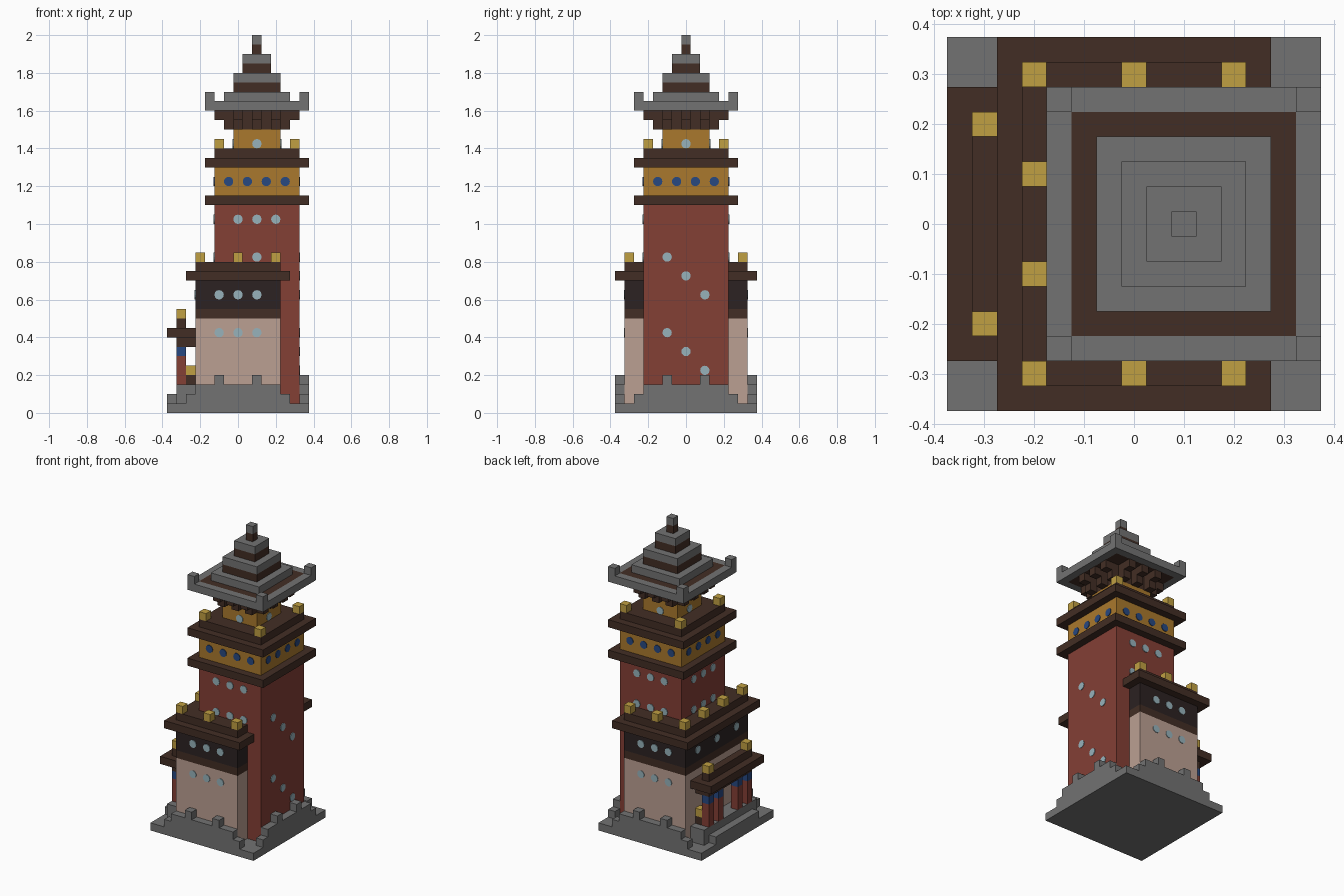
import bpy, bmesh
from mathutils import Matrix, Vector

old = bpy.data.objects.get("Cube")
if old:
    bpy.data.objects.remove(old)


def material(name, rgb):
    m = bpy.data.materials.new(name)
    m.use_nodes = True
    m.diffuse_color = (*rgb, 1)
    m.node_tree.nodes["Principled BSDF"].inputs["Base Color"].default_value = (*rgb, 1)
    return m


STONE = material("grey stone", (.17, .17, .17))
WOOD = material("brown wood", (.055, .027, .018))
GOLD = material("gold", (.53, .35, .055))
RED = material("red plaster", (.23, .05, .036))
OCHRE = material("ochre plaster", (.4, .19, .026))
BEIGE = material("beige plaster", (.5, .35, .29))
DARK = material("dark frieze", (.025, .016, .016))
BLUE = material("blue paint", (.02, .065, .22))
PALE = material("pale window", (.31, .45, .5))

U = .05    # block size
TX = .1    # tower centre in x


def finish(name, bm, mat):
    me = bpy.data.meshes.new(name)
    bm.to_mesh(me)
    bm.free()
    me.materials.append(mat)
    bpy.context.collection.objects.link(bpy.data.objects.new(name, me))


def boxes(name, mat, extents):
    """One object made of boxes given as (x0, x1, y0, y1, z0, z1)."""
    bm = bmesh.new()
    for x0, x1, y0, y1, z0, z1 in extents:
        size = Matrix.Diagonal((x1 - x0, y1 - y0, z1 - z0, 1))
        mid = Matrix.Translation(((x0 + x1) / 2, (y0 + y1) / 2, (z0 + z1) / 2))
        bmesh.ops.create_cube(bm, size=1, matrix=mid @ size)
    finish(name, bm, mat)


def tier(name, mat, half, z0, z1):
    """Square storey centred on the tower."""
    boxes(name, mat, [(TX - half, TX + half, -half, half, z0, z1)])


def cubes(name, mat, spots, z0, z1):
    h = U / 2
    boxes(name, mat, [(x - h, x + h, y - h, y + h, z0, z1) for x, y in spots])


def discs(name, mat, spots, normal):
    """Thin round plates facing along the normal."""
    bm = bmesh.new()
    turn = Vector(normal).to_track_quat('Z', 'Y').to_matrix().to_4x4()
    for p in spots:
        bmesh.ops.create_cone(bm, cap_ends=True, segments=12, radius1=U / 2, radius2=U / 2,
                              depth=.008, matrix=Matrix.Translation(p) @ turn)
    finish(name, bm, mat)


# Stone base with stepped battlements on three sides
boxes("base_slab", STONE, [(-.375, .375, -.375, .375, 0, .05)])
heights = {0: .15, 1: .15, 2: .2, 3: .15, 4: .15, 5: .1}
wall = []
for i in range(-5, 6):
    a, b, top = i * U - U / 2, i * U + U / 2, heights[abs(i)]
    wall += [(a, b, -.375, -.325, .05, top), (a, b, .325, .375, .05, top),
             (.325, .375, a, b, .05, top)]
boxes("battlements", STONE, wall)
boxes("porch_floor", STONE, [(-.325, -.225, -.275, .275, .05, .15),
                             (-.375, -.325, -.225, .225, .05, .1)])

# Lower house wrapped around the tower
boxes("house_wall", BEIGE, [(-.225, .225, -.325, .325, .05, .5)])
boxes("house_band", WOOD, [(-.225, .225, -.325, .325, .5, .55)])
boxes("house_frieze", DARK, [(-.225, .225, -.325, .325, .55, .7)])
boxes("house_roof", WOOD, [(-.275, .275, -.375, .375, .7, .75),
                           (-.225, .225, -.325, .325, .75, .8)])
cubes("house_roof_finials", GOLD,
      [(x, y) for x in (-.2, 0, .2) for y in (-.3, .3)] + [(-.2, -.1), (-.2, .1)], .8, .85)

# Side porch
posts = [(-.3, y) for y in (-.2, -.1, .1, .2)]
cubes("porch_posts", RED, posts, .15, .3)
cubes("porch_post_capitals", BLUE, posts, .3, .35)
boxes("porch_roof", WOOD, [(-.325, -.225, -.225, .225, .35, .4),
                           (-.375, -.225, -.275, .275, .4, .45),
                           (-.325, -.275, -.225, .225, .45, .5)])
cubes("porch_finials", GOLD, [(-.3, -.2), (-.3, .2)], .5, .55)
lamps = [(-.25, -.2), (-.25, .2)]
cubes("lamp_stands", WOOD, lamps, .15, .2)
cubes("lamps", GOLD, lamps, .2, .25)

# Tower storeys
tier("tower_shaft", RED, .225, .05, 1.1)
tier("gallery_floor", WOOD, .275, 1.1, 1.15)
tier("gallery_wall", OCHRE, .225, 1.15, 1.3)
tier("gallery_eave", WOOD, .275, 1.3, 1.35)
tier("gallery_roof", WOOD, .225, 1.35, 1.4)
cubes("gallery_finials", GOLD, [(TX + a, b) for a in (-.2, .2) for b in (-.2, .2)], 1.4, 1.45)
tier("lantern_wall", OCHRE, .125, 1.4, 1.5)

# Eave brackets stepping outwards
tier("bracket_core", WOOD, .125, 1.5, 1.6)
arms = []
for reach, z in ((.175, 1.5), (.225, 1.55)):
    for o in (-.1, 0, .1):
        a, b = o - U / 2, o + U / 2
        arms += [(TX + a, TX + b, -reach, reach, z, z + U),
                 (TX - reach, TX + reach, a, b, z, z + U)]
boxes("eave_brackets", WOOD, arms)

# Tiered roof
tier("roof_deck", WOOD, .225, 1.6, 1.65)
i, o = .225, .275
boxes("roof_rim", STONE, [(TX - o, TX + o, -o, -i, 1.6, 1.65), (TX - o, TX + o, i, o, 1.6, 1.65),
                          (TX - o, TX - i, -i, i, 1.6, 1.65), (TX + i, TX + o, -i, i, 1.6, 1.65)])
cubes("roof_corner_horns", STONE,
      [(TX + a, b) for a in (-.25, .25) for b in (-.25, .25)], 1.65, 1.7)
tier("roof_step", STONE, .175, 1.65, 1.7)
for n, half in enumerate((.125, .075, .025)):
    z = 1.7 + n * .1
    tier(f"spire_neck_{n + 1}", WOOD, half, z, z + U)
    tier(f"spire_cap_{n + 1}", STONE, half, z + U, z + 2 * U)

# Round windows and painted dots
row = (-.1, 0, .1)
for side, s in (("front", -1), ("back", 1)):
    n = (0, s, 0)
    discs(f"{side}_house_windows", PALE, [(x, s * .325, z) for x in row for z in (.425, .625)], n)
    discs(f"{side}_tower_windows", PALE,
          [(TX + x, s * .225, z) for x in row for z in (.825, 1.025)], n)
    discs(f"{side}_lantern_window", PALE, [(TX, s * .125, 1.425)], n)
    discs(f"{side}_gallery_dots", BLUE,
          [(TX + d, s * .225, 1.225) for d in (-.15, -.05, .05, .15)], n)
for side, s in (("right", -1), ("left", 1)):
    n = (s, 0, 0)
    discs(f"{side}_lantern_window", PALE, [(TX + s * .125, 0, 1.425)], n)
    discs(f"{side}_gallery_dots", BLUE,
          [(TX + s * .225, d, 1.225) for d in (-.15, -.05, .05, .15)], n)
discs("right_tower_windows", PALE, [(TX - .225, y, z) for y in row for z in (.825, 1.025)], (-1, 0, 0))
discs("right_house_windows", PALE, [(-.225, 2 * y, .625) for y in row], (-1, 0, 0))
discs("left_stair_windows", PALE,
      [(TX + .225, y, z - y) for y in row for z in (.325, .725)], (1, 0, 0))
